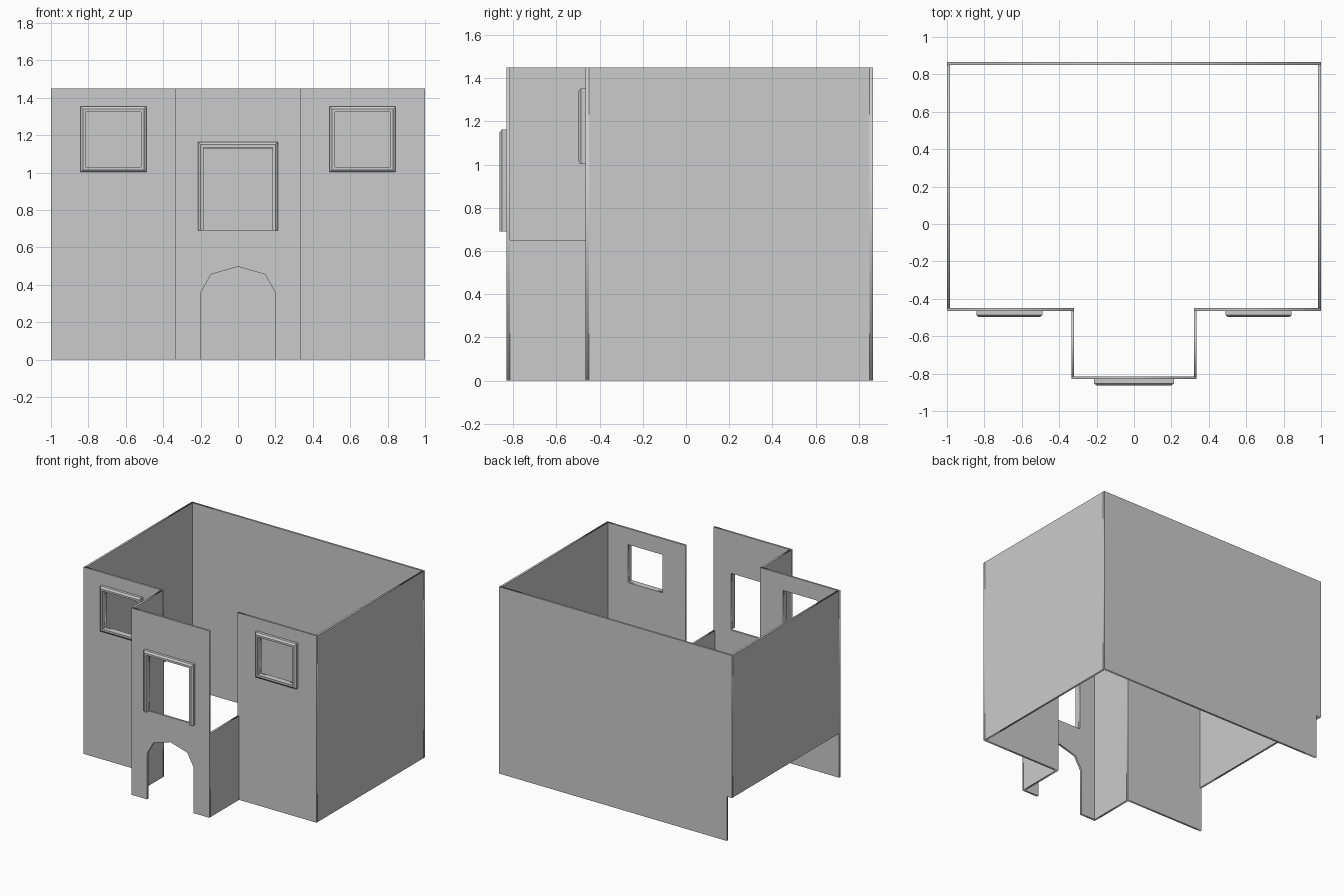
import bpy, bmesh
from math import pi

if "Cube" in bpy.data.objects:
    bpy.data.objects.remove(bpy.data.objects["Cube"])

T = 0.015            # wall thickness
H = 1.45             # wall height
BACK, FRONT, PORCH = 0.865, -0.465, -0.83   # outer wall faces in y
PX = 0.335           # porch half width


def rect(a0, b0, a1, b1):
    return [(a0, b0), (a1, b0), (a1, b1), (a0, b1)]


def panel(name, loops, x=0, y=0, angle=0):
    """Upright slab from an outline plus holes, centred on its thickness."""
    cu = bpy.data.curves.new(name, 'CURVE')
    cu.dimensions, cu.fill_mode, cu.extrude = '2D', 'BOTH', T / 2
    for loop in loops:
        sp = cu.splines.new('POLY')
        sp.points.add(len(loop) - 1)
        for p, (a, b) in zip(sp.points, loop):
            p.co = (a, b, 0, 1)
        sp.use_cyclic_u = True
    ob = bpy.data.objects.new(name, cu)
    ob.location, ob.rotation_euler = (x, y, 0), (pi / 2, 0, angle)
    bpy.context.collection.objects.link(ob)
    bpy.ops.object.select_all(action='DESELECT')
    ob.select_set(True)
    bpy.context.view_layer.objects.active = ob
    bpy.ops.object.convert(target='MESH')


def frame(name, x0, z0, x1, z1, y, closed=True):
    """Chamfered moulding around an opening; open at the bottom if not closed."""
    profile = [(0, 0), (0, .033), (.015, .033), (.028, .022), (.028, 0)]
    bm = bmesh.new()
    rings = []
    for cx, cz, sx, sz in [(x0, z0, -1, -1), (x0, z1, -1, 1),
                           (x1, z1, 1, 1), (x1, z0, 1, -1)]:
        if not closed and sz < 0:
            sz = 0
        rings.append([bm.verts.new((cx + sx * o, y - d, cz + sz * o)) for o, d in profile])
    n = len(profile)
    for i in range(4 if closed else 3):
        a, b = rings[i], rings[(i + 1) % 4]
        for j in range(n):
            k = (j + 1) % n
            bm.faces.new((a[j], a[k], b[k], b[j]))
    if not closed:
        bm.faces.new(rings[0])
        bm.faces.new(rings[3])
    bmesh.ops.recalc_face_normals(bm, faces=bm.faces)
    me = bpy.data.meshes.new(name)
    bm.to_mesh(me)
    bm.free()
    bpy.context.collection.objects.link(bpy.data.objects.new(name, me))


# Back wall with a small notch at the low left corner
panel("back_wall", [[(-.957, 0), (1, 0), (1, H), (-1, H), (-1, .344), (-.957, .344)]],
      y=BACK - T / 2)

# Side walls: the left one stops short of the ground
for name, s, z0 in (("left_wall", -1, .344), ("right_wall", 1, 0)):
    panel(name, [rect(FRONT + T, z0, BACK - T, H)], x=s * (1 - T / 2), angle=pi / 2)

# Front walls with windows, and porch side walls (right one is low)
for side, s, top in (("left", -1, H), ("right", 1, .65)):
    wx = sorted((s * .518, s * .815))
    panel(side + "_front_wall",
          [rect(s * (PX - T), 0, s, H), rect(wx[0], 1.03, wx[1], 1.325)], y=FRONT + T / 2)
    frame(side + "_window_frame", wx[0], 1.03, wx[1], 1.325, FRONT)
    panel(side + "_porch_wall", [rect(PORCH + T, 0, FRONT, top)],
          x=s * (PX - T / 2), angle=pi / 2)

# Porch front with arched doorway and a tall window
outline = [(-PX, 0), (-.2, 0), (-.2, .355), (-.145, .455), (0, .497),
           (.145, .455), (.2, .355), (.2, 0), (PX, 0), (PX, H), (-PX, H)]
panel("porch_front", [outline, rect(-.185, .69, .185, 1.13)], y=PORCH + T / 2)
frame("porch_window_frame", -.185, .69, .185, 1.135, PORCH, closed=False)
